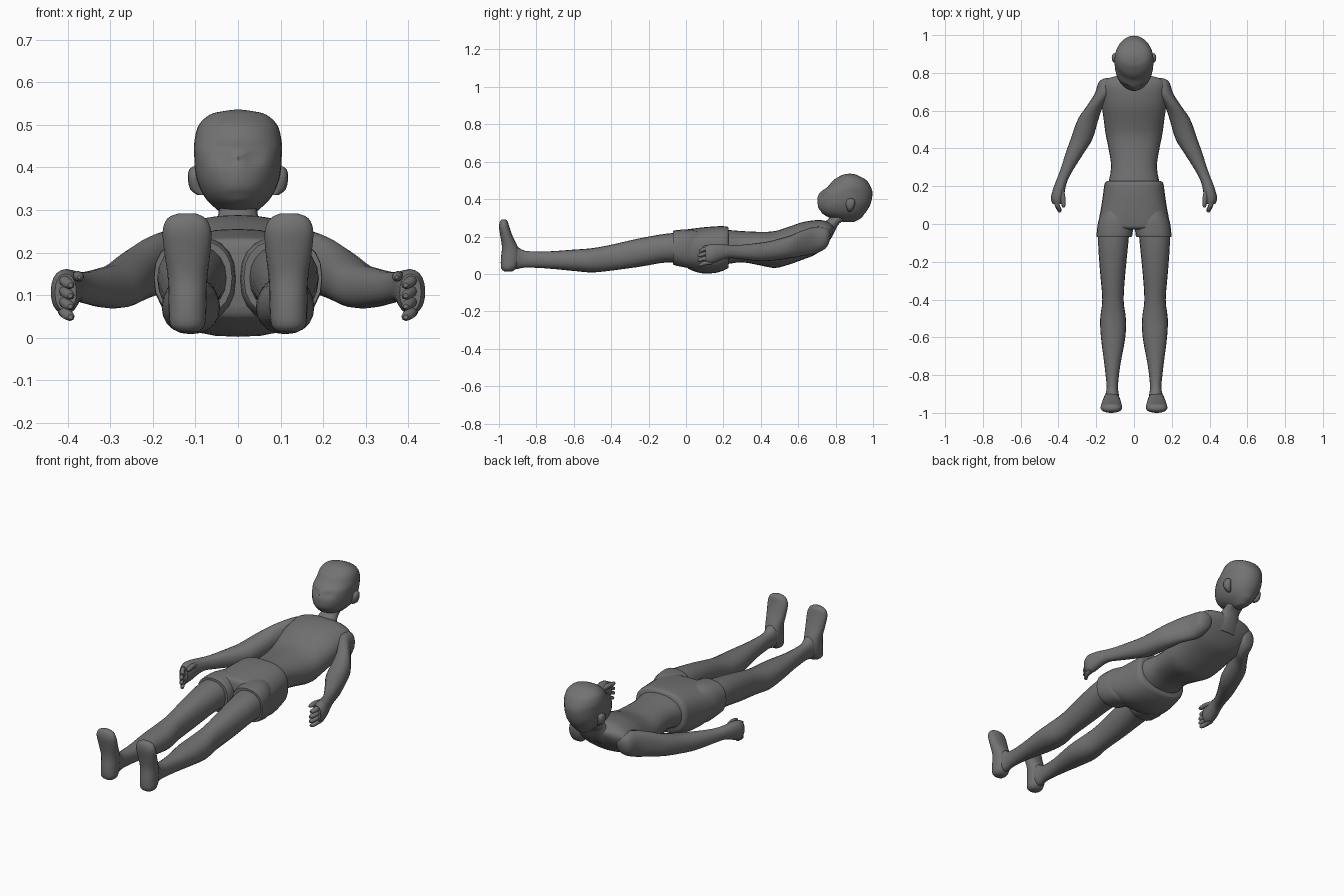
import bpy, bmesh, math
from mathutils import Vector

# One dark grey surface for the whole figure
grey = bpy.data.materials.new("dark_grey")
grey.diffuse_color = (0.17, 0.17, 0.17, 1)


def smooth_rows(rows, steps):
    """Catmull-Rom interpolation between the section rows."""
    out, last = [], len(rows) - 1
    for i in range(last):
        p0, p1, p2, p3 = (rows[max(0, min(last, i + k))] for k in (-1, 0, 1, 2))
        for s in range(steps):
            t = s / steps
            out.append([0.5 * (2 * b + (c - a) * t + (2 * a - 5 * b + 4 * c - d) * t * t
                               + (3 * b - a - 3 * c + d) * t ** 3)
                        for a, b, c, d in zip(p0, p1, p2, p3)])
    return out + [list(rows[-1])]


def loft(name, axis, rows, mirror=False, n=20, steps=3, power=2.2, sculpt=None):
    """Rows are (position, x0, x1, b0, b1); b is z for axis Y and y for axis Z."""
    bm = bmesh.new()
    rings = []
    for t, x0, x1, b0, b1 in smooth_rows(rows, steps):
        ring = []
        for k in range(n):
            a = 2 * math.pi * k / n
            c, s = math.cos(a), math.sin(a)
            x = (x0 + x1) / 2 + (x1 - x0) / 2 * math.copysign(abs(c) ** (2 / power), c)
            b = (b0 + b1) / 2 + (b1 - b0) / 2 * math.copysign(abs(s) ** (2 / power), s)
            co = Vector((x, t, b) if axis == 'Y' else (x, b, t))
            ring.append(bm.verts.new(sculpt(co) if sculpt else co))
        rings.append(ring)
    for r, q in zip(rings, rings[1:]):
        for k in range(n):
            bm.faces.new((r[k], r[(k + 1) % n], q[(k + 1) % n], q[k]))
    bm.faces.new(rings[0])
    bm.faces.new(rings[-1])
    bmesh.ops.recalc_face_normals(bm, faces=bm.faces)
    me = bpy.data.meshes.new(name)
    bm.to_mesh(me)
    bm.free()
    me.materials.append(grey)
    ob = bpy.data.objects.new(name, me)
    bpy.context.collection.objects.link(ob)
    if mirror:
        ob.modifiers.new("mirror", 'MIRROR')
    bpy.ops.object.select_all(action='DESELECT')
    ob.select_set(True)
    bpy.context.view_layer.objects.active = ob
    bpy.ops.object.shade_smooth_by_angle(angle=math.radians(50))
    return ob


def centred(rows):
    return [(t, -w, w, b0, b1) for t, w, b0, b1 in rows]


def face_detail(co):
    """Eye sockets, nose bridge and mouth pressed into the front of the head."""
    if co.y < 0.84:
        eye = math.exp(-((abs(co.x) - 0.036) / 0.024) ** 2 - ((co.z - 0.425) / 0.016) ** 2)
        nose = math.exp(-(co.x / 0.014) ** 2 - ((co.z - 0.41) / 0.025) ** 2)
        mouth = math.exp(-(co.x / 0.03) ** 2 - ((co.z - 0.335) / 0.006) ** 2)
        co.y += 0.018 * eye - 0.004 * nose + 0.004 * mouth
    return co


# Head, lifted and looking toward the feet
loft("head", 'Z', centred([
    (.278, .022, .84, .90), (.298, .046, .775, .935), (.322, .072, .73, .955),
    (.35, .089, .709, .975), (.385, .10, .705, .99), (.432, .103, .714, .997),
    (.465, .102, .757, .988), (.50, .092, .787, .966), (.524, .066, .825, .925),
    (.532, .035, .845, .905), (.536, .005, .87, .88)]), n=32, steps=4, power=2.05,
    sculpt=face_detail)

# Ears
loft("ear", 'Z', [
    (.335, .075, .095, .866, .884), (.348, .08, .112, .861, .894),
    (.375, .085, .118, .854, .904), (.394, .085, .115, .86, .902),
    (.402, .085, .106, .87, .892)], mirror=True, n=12)

# Neck
loft("neck", 'Z', centred([
    (.17, .105, .66, .762), (.20, .09, .67, .782), (.235, .072, .69, .80),
    (.27, .052, .73, .82), (.30, .045, .768, .865), (.34, .045, .79, .88)]))

# Torso
loft("torso", 'Y', centred([
    (.10, .14, .04, .22), (.20, .138, .05, .235), (.30, .121, .062, .229),
    (.40, .135, .045, .225), (.475, .15, .032, .229), (.55, .16, .05, .252),
    (.62, .17, .075, .276), (.69, .175, .103, .287), (.735, .17, .142, .286),
    (.765, .148, .18, .275), (.782, .10, .21, .264), (.79, .05, .23, .255)]), n=28)

# Shorts: seat and two flared leg openings
loft("shorts_seat", 'Y', centred([
    (.228, .14, .035, .247), (.215, .155, .025, .254), (.17, .162, .008, .255),
    (.10, .172, .002, .25), (.04, .183, .015, .243), (0, .189, .037, .237),
    (-.02, .188, .052, .23), (-.028, .17, .075, .21)]), n=28, power=2.6)
loft("shorts_leg", 'Y', [
    (.10, .02, .155, .035, .225), (.04, .008, .18, .028, .236),
    (0, .004, .192, .034, .238), (-.055, .008, .198, .045, .234),
    (-.07, .014, .197, .052, .23)], mirror=True, power=2.4)

# Legs
loft("leg", 'Y', [
    (0, .022, .185, .05, .222), (-.10, .03, .19, .062, .216),
    (-.25, .045, .18, .038, .19), (-.40, .055, .168, .018, .156),
    (-.50, .043, .179, .008, .138), (-.60, .046, .175, .016, .13),
    (-.75, .073, .156, .03, .12), (-.86, .085, .145, .034, .124),
    (-.905, .08, .152, .026, .15), (-.945, .085, .155, .03, .17)], mirror=True)

# Feet, toes pointing up
loft("foot", 'Z', [
    (.013, .095, .14, -.97, -.93), (.03, .078, .16, -.988, -.908),
    (.08, .074, .163, -.99, -.888), (.14, .072, .165, -.984, -.898),
    (.20, .065, .173, -.992, -.926), (.25, .063, .177, -1.0, -.944),
    (.28, .076, .166, -.995, -.953), (.292, .10, .14, -.985, -.964)], mirror=True)

# Arms with palms
loft("arm", 'Y', [
    (.772, .125, .15, .195, .22), (.764, .11, .172, .165, .235),
    (.745, .105, .19, .135, .247), (.69, .115, .208, .108, .252),
    (.62, .165, .253, .096, .232), (.555, .188, .297, .084, .205),
    (.45, .22, .335, .07, .176), (.38, .263, .36, .07, .165),
    (.29, .32, .389, .08, .155), (.23, .352, .412, .085, .155),
    (.18, .365, .43, .07, .16), (.135, .372, .44, .055, .16),
    (.105, .38, .43, .062, .15)], mirror=True)

# Fingers, stacked above one another
for i in range(4):
    z = .062 + i * .025
    tip = .058 + .012 * abs(i - 1.5) / 1.5
    loft("finger", 'Y', [
        (.14, .395, .424, z - .012, z + .012), (.10, .393, .42, z - .016, z + .008),
        (tip + .01, .384, .407, z - .023, z - .002), (tip, .388, .40, z - .019, z - .008)],
        mirror=True, n=8, steps=2)

# Thumbs
loft("thumb", 'Y', [
    (.19, .372, .395, .125, .15), (.14, .363, .39, .132, .157),
    (.10, .362, .384, .132, .152), (.088, .368, .378, .138, .146)],
    mirror=True, n=8, steps=2)
